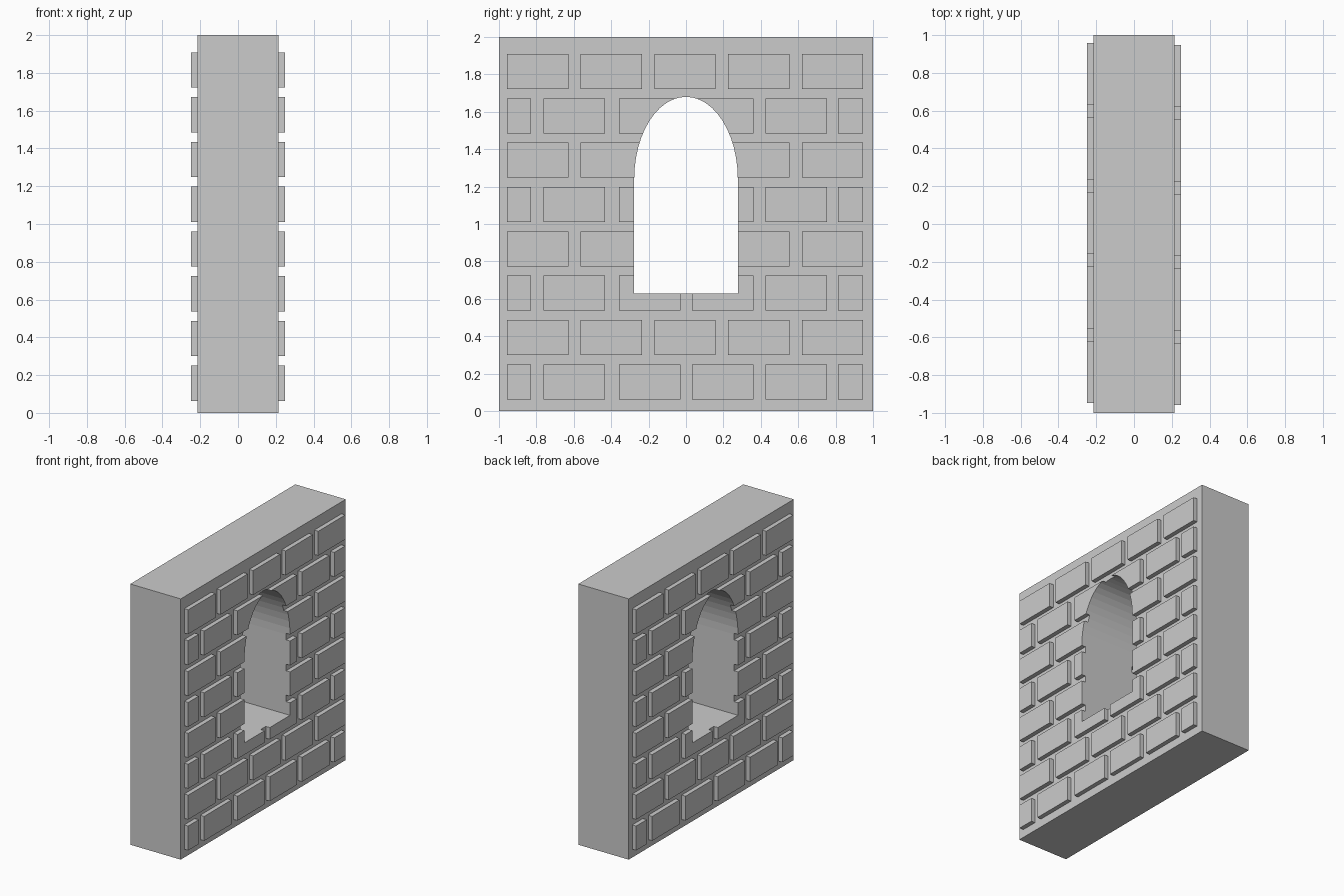
import bpy, bmesh, math

if "Cube" in bpy.data.objects:
    bpy.data.objects.remove(bpy.data.objects["Cube"])

WALL_X, BRICK_X = 0.214, 0.2475      # half depths of wall and brick faces
ROW_Z, ROW_H, PITCH = 0.063, 0.187, 0.237
HALF_W, SILL, SPRING, TOP = 0.277, 0.628, 1.24, 1.68

stone = bpy.data.materials.new("grey stone")
stone.diffuse_color = (0.6, 0.6, 0.6, 1)
stone.use_nodes = True
stone.node_tree.nodes["Principled BSDF"].inputs["Base Color"].default_value = stone.diffuse_color


def make_object(name, bm):
    bmesh.ops.recalc_face_normals(bm, faces=bm.faces)
    me = bpy.data.meshes.new(name)
    bm.to_mesh(me)
    bm.free()
    me.materials.append(stone)
    ob = bpy.data.objects.new(name, me)
    bpy.context.collection.objects.link(ob)
    return ob


def add_box(bm, x0, x1, y0, y1, z0, z1):
    verts = bmesh.ops.create_cube(bm, size=1)["verts"]
    for v in verts:
        v.co.x = x1 if v.co.x > 0 else x0
        v.co.y = y1 if v.co.y > 0 else y0
        v.co.z = z1 if v.co.z > 0 else z0


# Arched window opening, used as a cutter
bm = bmesh.new()
pts = [(-HALF_W, SILL), (HALF_W, SILL)]
N = 24
for i in range(N + 1):
    a = math.pi * i / N
    pts.append((HALF_W * math.cos(a), SPRING + (TOP - SPRING) * math.sin(a)))
face = bm.faces.new([bm.verts.new((-0.6, y, z)) for y, z in pts])
ext = bmesh.ops.extrude_face_region(bm, geom=[face])["geom"]
bmesh.ops.translate(bm, vec=(1.2, 0, 0),
                    verts=[g for g in ext if isinstance(g, bmesh.types.BMVert)])
cutter = make_object("window_cutter", bm)
cutter.hide_render = True
cutter.hide_viewport = True
cutter.display_type = 'WIRE'


def cut_window(ob):
    mod = ob.modifiers.new("window", 'BOOLEAN')
    mod.operation = 'DIFFERENCE'
    mod.solver = 'EXACT'
    mod.object = cutter


# Wall core
bm = bmesh.new()
add_box(bm, -WALL_X, WALL_X, -1, 1, 0, 2)
cut_window(make_object("wall", bm))

# Brick spans along y for the two alternating courses
half_course = [(-0.957, -0.829), (-0.763, -0.433), (-0.358, -0.03),
               (0.032, 0.36), (0.424, 0.753), (0.814, 0.947)]
full_course = [(-0.957 + 0.394 * i, -0.629 + 0.394 * i) for i in range(5)]

# Raised bricks on both faces; the back is the front turned half way round
for name, s in (("bricks_right", 1), ("bricks_left", -1)):
    bm = bmesh.new()
    for row in range(8):
        z = ROW_Z + row * PITCH
        for a, b in (full_course if row % 2 else half_course):
            x0, x1 = sorted((s * WALL_X, s * BRICK_X))
            y0, y1 = sorted((s * a, s * b))
            add_box(bm, x0, x1, y0, y1, z, z + ROW_H)
    cut_window(make_object(name, bm))
